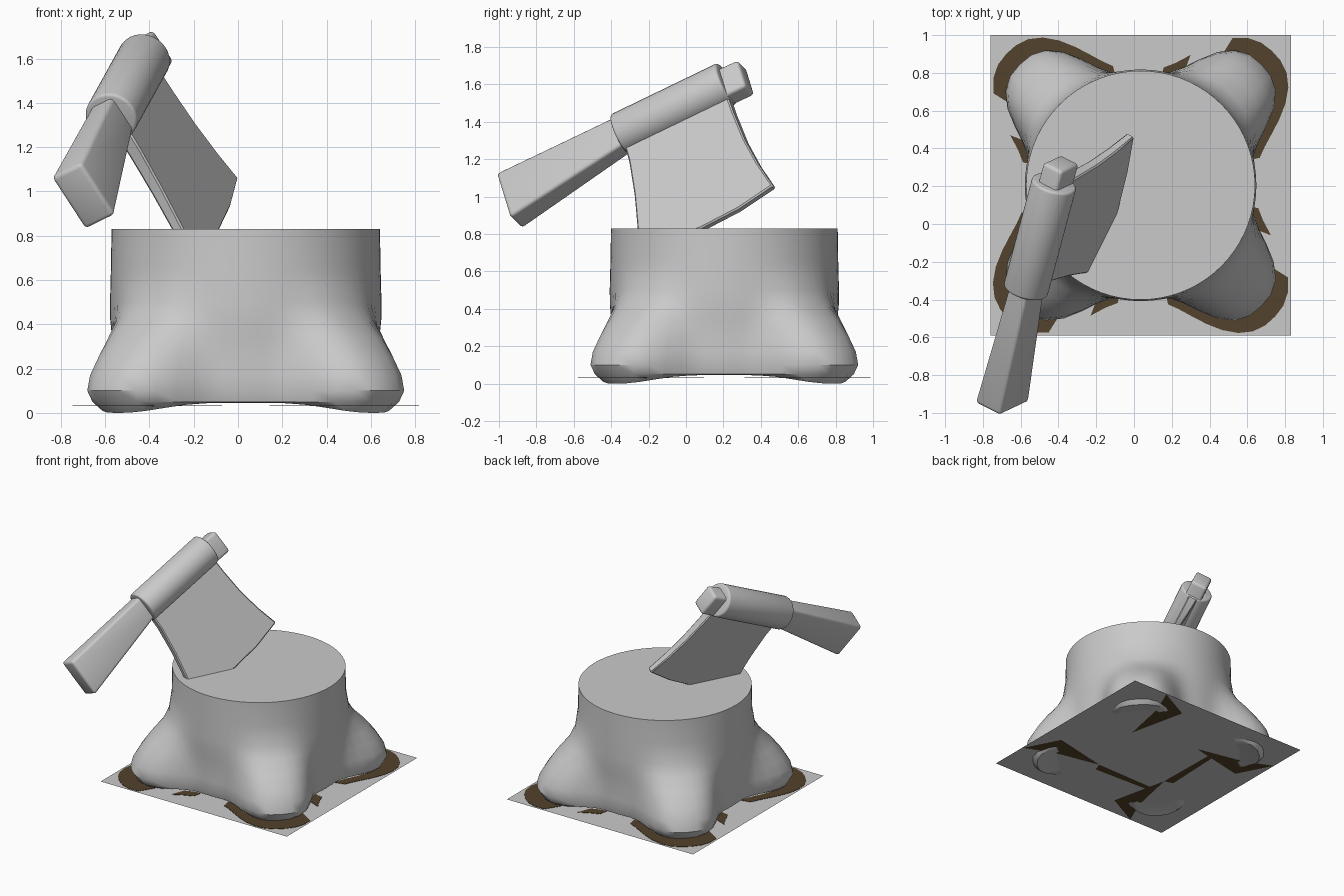
import bpy, bmesh, math
from mathutils import Vector

if "Cube" in bpy.data.objects:
    bpy.data.objects.remove(bpy.data.objects["Cube"])

CX, CY = 0.035, 0.205          # stump centre
SHEET_Z = 0.03


def material(name, rgb):
    m = bpy.data.materials.new(name)
    m.diffuse_color = (*rgb, 1)
    m.use_nodes = True
    m.node_tree.nodes["Principled BSDF"].inputs["Base Color"].default_value = m.diffuse_color
    return m


GREY = material("stone grey", (0.59, 0.59, 0.59))
BROWN = material("dark soil brown", (0.084, 0.054, 0.025))


def finish(name, bm, mat, bevel=0.0, segments=2, smooth=True, recalc=True):
    """Turn a bmesh into a named object, with optional bevelled hard edges."""
    if recalc:
        bmesh.ops.recalc_face_normals(bm, faces=bm.faces)
    if bevel:
        hard = [e for e in bm.edges if e.calc_face_angle(0) > math.radians(35)]
        bmesh.ops.bevel(bm, geom=hard, offset=bevel, segments=segments,
                        profile=0.5, affect='EDGES', clamp_overlap=True)
    me = bpy.data.meshes.new(name)
    bm.to_mesh(me)
    bm.free()
    me.materials.append(mat)
    ob = bpy.data.objects.new(name, me)
    bpy.context.collection.objects.link(ob)
    if smooth:
        bpy.ops.object.select_all(action='DESELECT')
        ob.select_set(True)
        bpy.context.view_layer.objects.active = ob
        bpy.ops.object.shade_smooth_by_angle(angle=math.radians(40))
    return ob


def loft(bm, rings):
    """Skin a list of equal-length closed rings and cap both ends."""
    vs = [[bm.verts.new(p) for p in r] for r in rings]
    n = len(vs[0])
    for r0, r1 in zip(vs, vs[1:]):
        for i in range(n):
            j = (i + 1) % n
            bm.faces.new((r0[i], r0[j], r1[j], r1[i]))
    bm.faces.new(vs[0])
    bm.faces.new(vs[-1])


def lobe(deg, w=21.5, p=2.9):
    """Root strength: 1 on each diagonal, fading to 0 between them."""
    return math.exp(-(abs(deg % 90 - 45) / w) ** p)


def polar(deg, r, z):
    t = math.radians(deg)
    return (CX + r * math.cos(t), CY + r * math.sin(t), z)


# Stump with four flaring roots: (height, trunk radius, root reach)
PROFILE = [(0.83, 0.606, 0), (0.65, 0.609, 0), (0.5, 0.613, 0.02), (0.42, 0.612, 0.07),
           (0.34, 0.604, 0.16), (0.25, 0.6, 0.237), (0.17, 0.6, 0.288),
           (0.1, 0.6, 0.305), (0.05, 0.585, 0.29)]
ANGLES = [i * 5 for i in range(72)]
rings = [[polar(d, r + k * lobe(d), z) for d in ANGLES] for z, r, k in PROFILE]
rings.append([polar(d, 0.52 + 0.3 * lobe(d), 0.045 * (1 - lobe(d) ** 2)) for d in ANGLES])
rings.append([polar(d, 0.45 + 0.15 * lobe(d), 0.045) for d in ANGLES])
bm = bmesh.new()
loft(bm, rings)
finish("stump", bm, GREY)

# Thin square ground sheet
bm = bmesh.new()
H = 0.795
bm.faces.new([bm.verts.new((CX + sx * H, CY + sy * H, SHEET_Z))
              for sx, sy in ((-1, -1), (1, -1), (1, 1), (-1, 1))])
finish("ground_sheet", bm, GREY, smooth=False)


# Soil patches hugging the roots on top of the sheet, repeated for each quarter
def soil_patch(bm, start, end):
    steps = max(2, round((end - start) / 4))
    lo, hi = SHEET_Z + 0.0005, SHEET_Z + 0.003
    sections = []
    for i in range(steps + 1):
        d = start + (end - start) * i / steps
        inner = 0.56 + 0.28 * lobe(d)
        outer = 0.608 + 0.387 * lobe(d, 23.3, 2.6)
        sections.append([polar(d, inner, lo), polar(d, outer, lo),
                         polar(d, outer, hi), polar(d, inner, hi)])
    loft(bm, sections)


bm = bmesh.new()
for q in range(0, 360, 90):
    soil_patch(bm, q + 13, q + 58)
    soil_patch(bm, q + 69, q + 79)
finish("soil_patches", bm, BROWN, smooth=False)

# Soil showing through underneath: one wedge per quarter and two thin strips
WEDGE = [(0.79, -0.49), (0.65, -0.22), (0.2, -0.32), (0.58, -0.4)]
STRIP = [(0.2, -0.32), (0.18, -0.39), (-0.33, -0.37), (-0.33, -0.33)]
bm = bmesh.new()
for q in range(4):
    for shape in ([WEDGE, STRIP] if q in (0, 3) else [WEDGE]):
        pts = [(x, y) for x, y in shape]
        for _ in range(q):
            pts = [(-y, x) for x, y in pts]
        f = bm.faces.new([bm.verts.new((CX + x, CY + y, SHEET_Z - 0.0015)) for x, y in pts])
        f.normal_update()
        if f.normal.z > 0:
            f.normal_flip()
finish("soil_underside", bm, BROWN, smooth=False, recalc=False)

# Axe frame: along the handle, towards the cutting edge, across the blade
A = Vector((0.234, 0.875, 0.4226)).normalized()
B = Vector((0.537, 0.277, -0.797))
B = (B - A * B.dot(A)).normalized()
N = A.cross(B)
ORIGIN = Vector((-0.577, -0.362, 1.325)) + A * 0.013


def axe(u, v, n):
    return ORIGIN + A * u + B * v + N * n


# Handle, flaring towards the butt: (along, offset, half depth, half width)
bm = bmesh.new()
loft(bm, [[axe(u, v + sv * hv, sn * hn) for sv, sn in ((-1, -1), (1, -1), (1, 1), (-1, 1))]
          for u, v, hv, hn in ((-0.7, 0.072, 0.145, 0.082), (0.0, 0.008, 0.092, 0.06),
                               (0.762, 0.02, 0.088, 0.062))])
finish("axe_handle", bm, GREY, bevel=0.02, segments=3)

# Round sleeve around the handle
bm = bmesh.new()
R = 0.12
loft(bm, [[axe(u, R * math.cos(t), R * math.sin(t))
           for t in (math.tau * i / 32 for i in range(32))] for u in (0.0, 0.65)])
finish("axe_sleeve", bm, GREY, bevel=0.014, segments=3)

# Blade outline, thinning evenly towards the cutting edge
OUTLINE = [(0.015, 0.03), (0.01, 0.2), (-0.016, 0.396), (-0.057, 0.6), (-0.08, 0.7),
           (0.08, 0.755), (0.28, 0.773), (0.51, 0.765), (0.733, 0.728),
           (0.69, 0.56), (0.66, 0.39), (0.645, 0.2), (0.64, 0.03)]
bm = bmesh.new()
loft(bm, [[axe(u, v, s * (0.036 - 0.017 * v)) for u, v in OUTLINE] for s in (-1, 1)])
finish("axe_blade", bm, GREY, bevel=0.008, segments=1)
